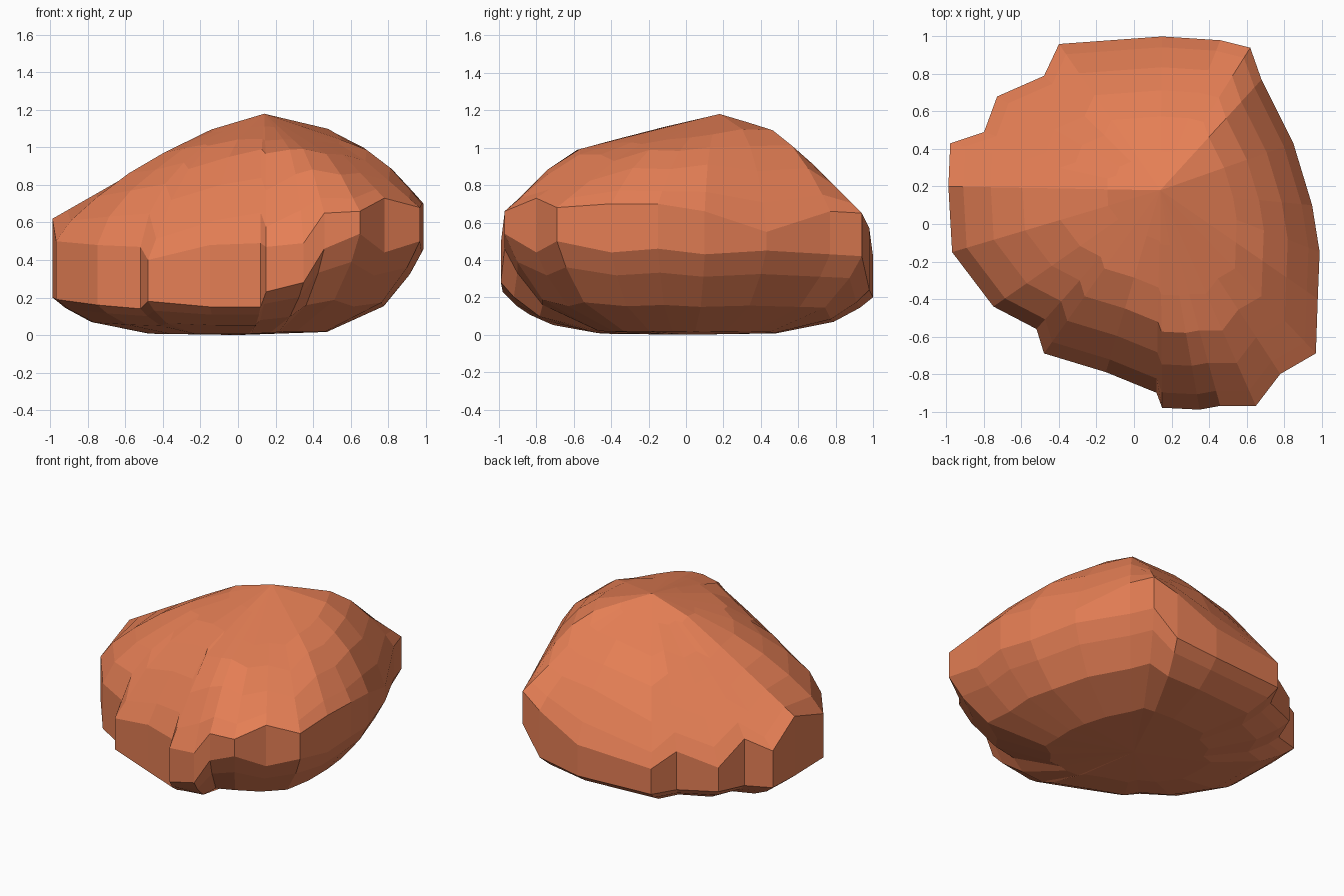
import bpy, bmesh
from mathutils import Vector
from mathutils.bvhtree import BVHTree

if "Cube" in bpy.data.objects:
    bpy.data.objects.remove(bpy.data.objects["Cube"])

# Rim of the boulder, clockwise from the back: x, y, low z, high z
RIM = [
    (0.15, 1.00, .20, .42), (0.46, .98, .24, .57), (0.62, .94, .42, .65),
    (0.68, .77, .43, .66), (0.85, .43, .45, .55), (0.95, .10, .43, .66),
    (0.99, -.15, .46, .70), (0.98, -.40, .44, .70), (0.97, -.69, .50, .68),
    (0.78, -.80, .44, .73), (0.65, -.97, .54, .66), (0.46, -.97, .46, .65),
    (0.35, -.99, .28, .49), (0.15, -.98, .23, .47), (0.12, -.90, .15, .49),
    (-.15, -.79, .15, .48), (-.48, -.69, .18, .40), (-.52, -.56, .14, .47),
    (-.75, -.44, .16, .48), (-.97, -.15, .19, .50), (-.99, 0.20, .20, .62),
    (-.98, .43, .20, .46), (-.80, .49, .19, .52), (-.73, .68, .20, .37),
    (-.48, .79, .19, .46), (-.40, .96, .20, .38),
]
# Corners of the rounded crown
CROWN = [
    (.45, .43, 1.12), (.53, .63, .96), (.67, .20, 1.0), (.67, -.20, 1.0),
    (.84, .10, .87), (.84, -.30, .87), (.25, -.65, .97), (.40, -.65, .97),
    (.15, -.17, 1.10), (-.05, -.34, 1.02), (-.41, -.07, .97), (-.69, -.36, .69),
    (-.17, .18, 1.09), (.46, -.80, .80), (.05, .63, .96), (-.17, .63, .90),
    (-.45, .50, .80), (-.55, .17, .87), (-.82, .15, .70), (-.95, .0, .63),
    (.15, .85, .74),
]
PEAK, FOOT = Vector((0.14, 0.18, 1.18)), Vector((0, 0, 0))

# Faceted crown used only to look up heights
hull = bmesh.new()
for p in CROWN + [tuple(PEAK)] + [(x, y, hi) for x, y, lo, hi in RIM]:
    hull.verts.new(p)
bmesh.ops.convex_hull(hull, input=hull.verts[:])
crown = BVHTree.FromBMesh(hull)
hull.free()


def dome(t):
    """Ring a fraction t of the way from the rim to the peak, laid on the crown."""
    ring = []
    for x, y, lo, hi in RIM:
        p = Vector((x, y, hi)).lerp(PEAK, t)
        hit = crown.ray_cast(Vector((p.x, p.y, 3)), Vector((0, 0, -1)))[0]
        ring.append(hit if hit and t > 0 else p)
    return ring


def belly(t):
    """Ring a fraction t of the way from the lower rim to the foot."""
    return [Vector((x * (1 - t), y * (1 - t), lo * (1 - t) ** 4.5)) for x, y, lo, hi in RIM]


# Loft the rings from the belly up over the dome
bm = bmesh.new()
rings = [belly(t) for t in (.52, .21, .07, 0)] + [dome(t) for t in (0, .07, .2, .35, .52, .75)]
loops = [[bm.verts.new(p) for p in ring] for ring in rings]
n = len(RIM)
for a, b in zip(loops, loops[1:]):
    for i in range(n):
        j = (i + 1) % n
        bm.faces.new((a[i], a[j], b[j], b[i]))
for loop, tip in ((loops[0], FOOT), (loops[-1], PEAK)):
    v = bm.verts.new(tip)
    for i in range(n):
        bm.faces.new((loop[i], loop[(i + 1) % n], v))
bmesh.ops.recalc_face_normals(bm, faces=bm.faces)

mesh = bpy.data.meshes.new("boulder")
bm.to_mesh(mesh)
bm.free()
boulder = bpy.data.objects.new("boulder", mesh)
bpy.context.collection.objects.link(boulder)

# Terracotta stone
stone = bpy.data.materials.new("stone")
stone.diffuse_color = (0.78, 0.21, 0.09, 1)
stone.use_nodes = True
stone.node_tree.nodes["Principled BSDF"].inputs["Base Color"].default_value = stone.diffuse_color
mesh.materials.append(stone)
